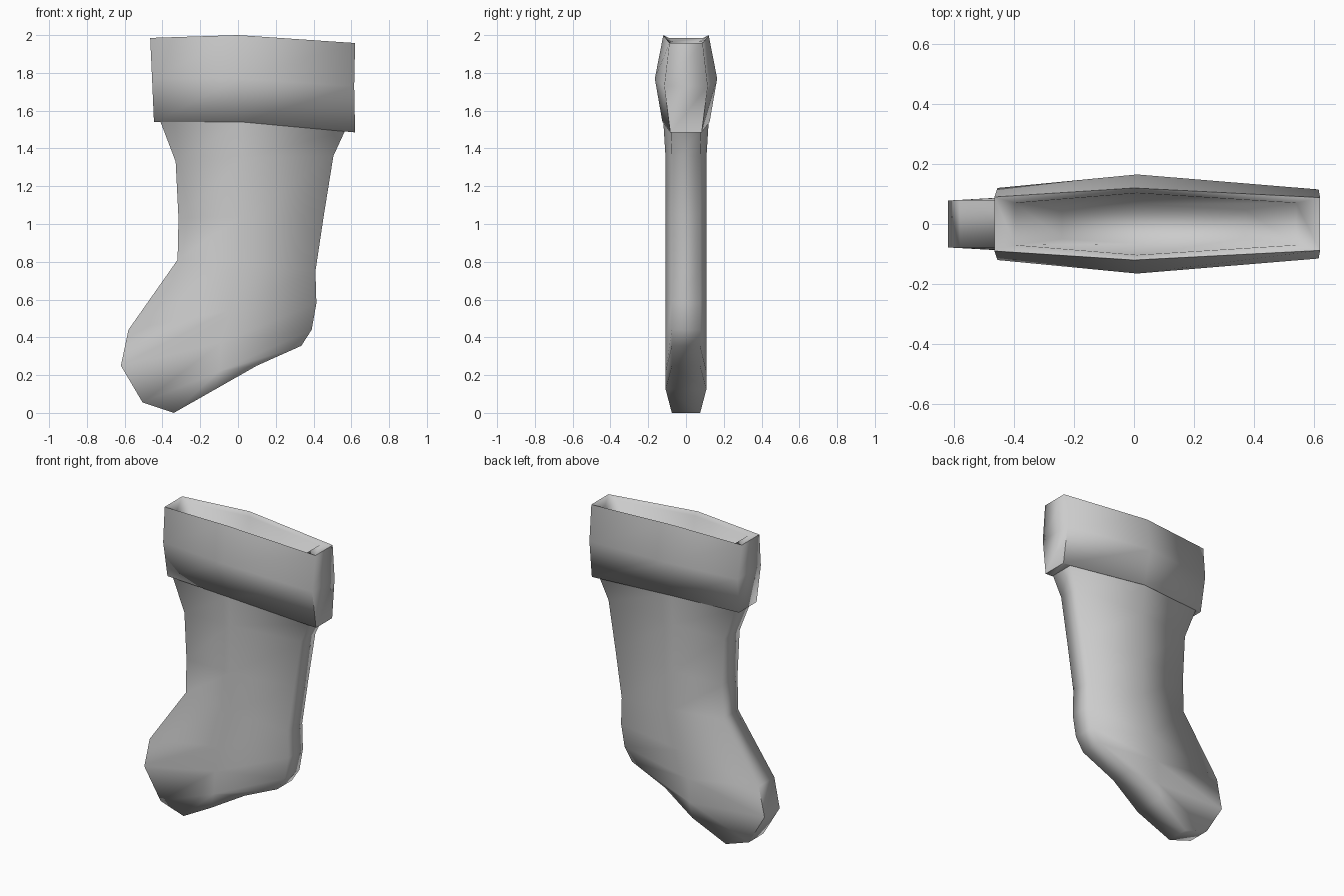
import bpy


def loft(name, rings, cap_first=False, cap_last=False):
    """Skin six-sided rings; each ring is (x, y half-width, z) for left, middle, right."""
    verts = []
    for ring in rings:
        verts += [(x, -y, z) for x, y, z in ring]
        verts += [(x, y, z) for x, y, z in reversed(ring)]
    faces = []
    for r in range(len(rings) - 1):
        for i in range(6):
            a, b = r * 6 + i, r * 6 + (i + 1) % 6
            faces.append((a, b, b + 6, a + 6))
    if cap_first:
        faces += [(2, 1, 4, 3), (1, 0, 5, 4)]
    if cap_last:
        n = len(verts) - 6
        faces += [(n, n + 1, n + 4, n + 5), (n + 1, n + 2, n + 3, n + 4)]
    mesh = bpy.data.meshes.new(name)
    mesh.from_pydata(verts, [], faces)
    mesh.update()
    obj = bpy.data.objects.new(name, mesh)
    bpy.context.collection.objects.link(obj)
    bpy.ops.object.select_all(action='DESELECT')
    obj.select_set(True)
    bpy.context.view_layer.objects.active = obj
    bpy.ops.object.shade_smooth_by_angle(angle=1.5)
    return obj


# Foot and leg: toe side, centre, heel side, from the sole up to the cuff
neck = [(-0.41, 0.085, 1.54), (0.02, 0.12, 1.54), (0.565, 0.08, 1.49)]
leg_rings = [
    [(-0.34, 0.075, 0.0), (-0.12, 0.108, 0.125), (0.10, 0.075, 0.25)],
    [(-0.505, 0.075, 0.055), (-0.10, 0.108, 0.22), (0.335, 0.075, 0.355)],
    [(-0.62, 0.078, 0.25), (-0.09, 0.108, 0.37), (0.39, 0.075, 0.44)],
    [(-0.58, 0.08, 0.44), (-0.05, 0.108, 0.54), (0.415, 0.075, 0.58)],
    [(-0.32, 0.08, 0.81), (0.02, 0.108, 0.79), (0.41, 0.075, 0.75)],
    [(-0.315, 0.08, 1.03), (0.02, 0.108, 1.04), (0.455, 0.075, 1.05)],
    [(-0.33, 0.08, 1.33), (0.02, 0.108, 1.35), (0.505, 0.075, 1.36)],
    neck,
]
loft("stocking_leg", leg_rings, cap_first=True)

# Cuff: underside, bulging outside, rim, then down into the opening
cuff_rings = [
    neck,
    [(-0.445, 0.09, 1.54), (0.02, 0.125, 1.54), (0.62, 0.083, 1.485)],
    [(-0.455, 0.12, 1.77), (0.01, 0.165, 1.77), (0.615, 0.115, 1.73)],
    [(-0.465, 0.09, 1.985), (0.0, 0.12, 2.0), (0.62, 0.088, 1.958)],
    [(-0.395, 0.07, 1.965), (0.01, 0.103, 1.975), (0.54, 0.07, 1.945)],
    [(-0.24, 0.05, 1.5), (0.02, 0.066, 1.5), (0.37, 0.048, 1.48)],
]
loft("stocking_cuff", cuff_rings, cap_last=True)
